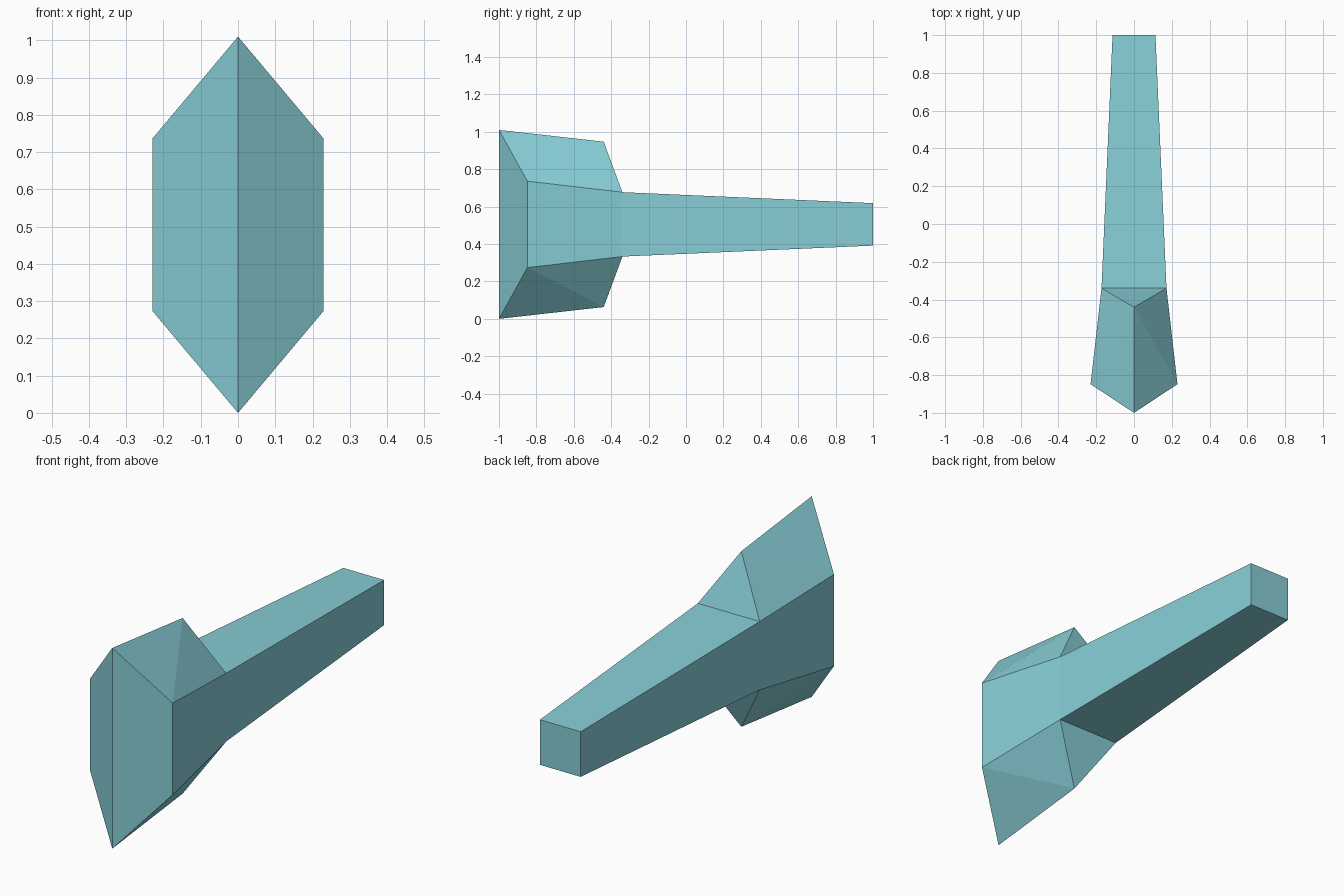
import bpy, bmesh

if "Cube" in bpy.data.objects:
    bpy.data.objects.remove(bpy.data.objects["Cube"])

mat = bpy.data.materials.new("pale teal")
mat.diffuse_color = (0.246, 0.62, 0.68, 1)
mat.use_nodes = True
mat.node_tree.nodes["Principled BSDF"].inputs["Base Color"].default_value = mat.diffuse_color

# One quarter of the hammer, relative to its central axis (x >= 0, z >= 0)
P = {
    "ridge": (0, -1, 0.505), "ridge_mid": (0, -1, 0),
    "cheek": (0.23, -0.848, 0.231), "cheek_mid": (0.23, -0.848, 0),
    "peak": (0, -0.44, 0.442),
    "neck": (0.172, -0.34, 0.172), "neck_mid": (0.172, -0.34, 0), "neck_top": (0, -0.34, 0.172),
    "end": (0.1135, 1, 0.1135), "end_mid": (0.1135, 1, 0), "end_top": (0, 1, 0.1135),
    "end_centre": (0, 1, 0),
}
FACES = [
    "ridge_mid cheek_mid cheek ridge",        # pointed front
    "ridge cheek peak", "cheek neck peak",    # sloping wing
    "peak neck neck_top",                     # back of wing
    "cheek_mid neck_mid neck cheek",          # head side
    "neck_mid end_mid end neck",              # handle side
    "neck end end_top neck_top",              # handle top
    "end_mid end_centre end_top end",         # handle end
]
bm = bmesh.new()
v = {name: bm.verts.new(co) for name, co in P.items()}
for f in FACES:
    bm.faces.new([v[n] for n in f.split()])
bm.normal_update()

mesh = bpy.data.meshes.new("hammer_body")
bm.to_mesh(mesh)
bm.free()
mesh.materials.append(mat)
body = bpy.data.objects.new("hammer_body", mesh)
bpy.context.collection.objects.link(body)
body.location.z = 0.505

# Mirror left to right and top to bottom
mirror = body.modifiers.new("mirror", "MIRROR")
mirror.use_axis = (True, False, True)
mirror.use_clip = True
mirror.merge_threshold = 0.0005
